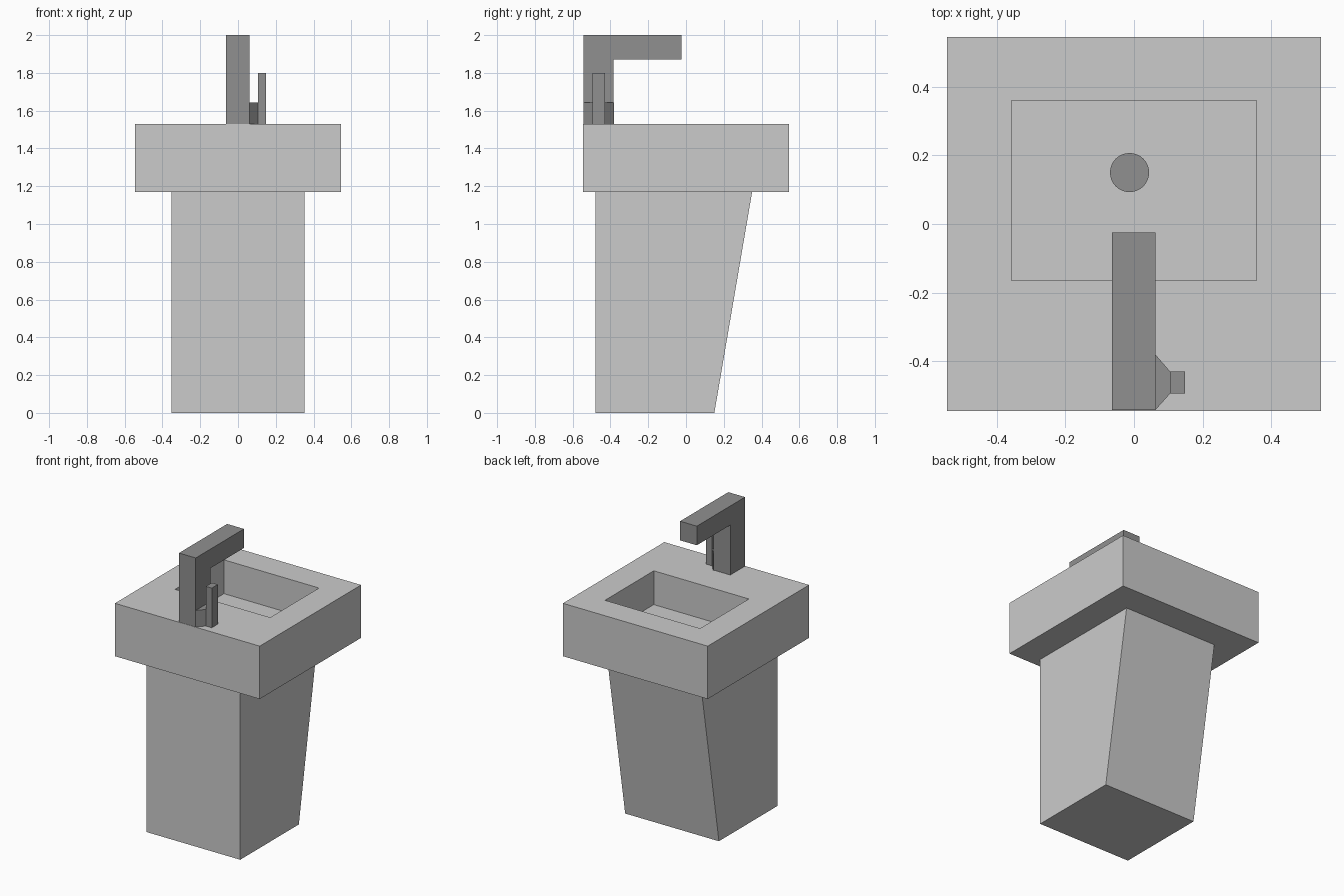
import bpy, bmesh
from mathutils import Vector

if "Cube" in bpy.data.objects:
    bpy.data.objects.remove(bpy.data.objects["Cube"])


def material(name, v):
    m = bpy.data.materials.new(name)
    m.diffuse_color = (v, v, v, 1)
    m.use_nodes = True
    m.node_tree.nodes["Principled BSDF"].inputs["Base Color"].default_value = m.diffuse_color
    return m


ceramic = material("light grey ceramic", 0.60)
metal = material("dark grey metal", 0.28)


def finish(name, bm, mat):
    bmesh.ops.recalc_face_normals(bm, faces=bm.faces)
    me = bpy.data.meshes.new(name)
    bm.to_mesh(me)
    bm.free()
    me.materials.append(mat)
    ob = bpy.data.objects.new(name, me)
    bpy.context.collection.objects.link(ob)
    return ob


def prism(name, points, offset, mat):
    """Extrude a closed planar profile along an offset."""
    bm = bmesh.new()
    face = bm.faces.new([bm.verts.new(p) for p in points])
    out = bmesh.ops.extrude_face_region(bm, geom=[face], use_keep_orig=True)
    verts = [g for g in out["geom"] if isinstance(g, bmesh.types.BMVert)]
    bmesh.ops.translate(bm, verts=verts, vec=Vector(offset))
    return finish(name, bm, mat)


def side_prism(name, profile, x0, x1, mat):
    return prism(name, [(x0, y, z) for y, z in profile], (x1 - x0, 0, 0), mat)


def plan_prism(name, plan, z0, z1, mat):
    return prism(name, [(x, y, z0) for x, y in plan], (0, 0, z1 - z0), mat)


def rect(a0, a1, b0, b1):
    return [(a0, b0), (a1, b0), (a1, b1), (a0, b1)]


# Pedestal with one sloping side
side_prism("pedestal", [(-0.48, 0), (0.15, 0), (0.35, 1.17), (-0.48, 1.17)],
           -0.353, 0.353, ceramic)

# Square basin block with a rectangular bowl cut into the top
basin = plan_prism("basin", rect(-0.545, 0.545, -0.545, 0.545), 1.17, 1.53, ceramic)
cutter = plan_prism("bowl_cutter", rect(-0.358, 0.358, -0.165, 0.36), 1.30, 1.70, ceramic)
cutter.hide_render = True
cutter.hide_viewport = True
cut = basin.modifiers.new("bowl", "BOOLEAN")
cut.operation = "DIFFERENCE"
cut.solver = "EXACT"
cut.object = cutter

# Drain disc on the bowl floor
bm = bmesh.new()
bmesh.ops.create_cone(bm, cap_ends=True, segments=32, radius1=0.057,
                      radius2=0.057, depth=0.008)
bmesh.ops.translate(bm, verts=bm.verts, vec=(-0.013, 0.15, 1.302))
finish("drain", bm, metal)

# Tap: upright and spout as one L-shaped profile
side_prism("tap_spout", [(-0.543, 1.53), (-0.385, 1.53), (-0.385, 1.87),
                         (-0.025, 1.87), (-0.025, 2.0), (-0.543, 2.0)],
           -0.064, 0.062, metal)

# Tapered mount and upright lever beside the tap
plan_prism("lever_mount", [(0.062, -0.543), (0.105, -0.495),
                           (0.105, -0.43), (0.062, -0.38)], 1.53, 1.643, metal)
plan_prism("lever", rect(0.105, 0.149, -0.495, -0.43), 1.53, 1.80, metal)
